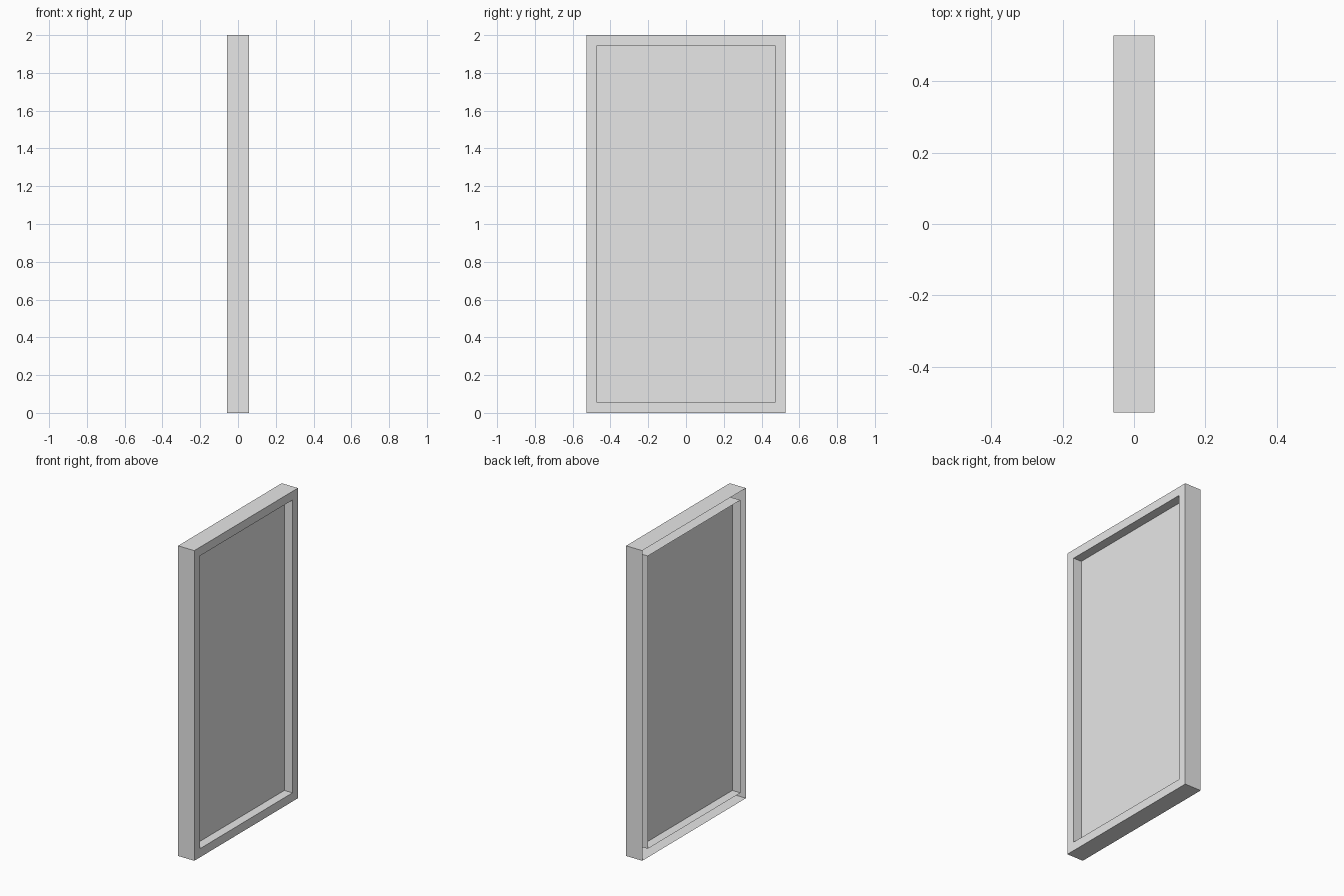
import bpy
import bmesh

if "Cube" in bpy.data.objects:
    bpy.data.objects.remove(bpy.data.objects["Cube"])

HALF_X, HALF_Y, HEIGHT = 0.058, 0.528, 2.0
BORDER = 0.056

grey = bpy.data.materials.new("light grey")
grey.diffuse_color = (0.8, 0.8, 0.8, 1)
grey.use_nodes = True
grey.node_tree.nodes["Principled BSDF"].inputs["Base Color"].default_value = grey.diffuse_color


def ring(bm, x, inset):
    """Rectangle of vertices in the plane at x, shrunk by inset."""
    y, low, high = HALF_Y - inset, inset, HEIGHT - inset
    return [bm.verts.new((x, *c)) for c in ((-y, low), (y, low), (y, high), (-y, high))]


def finish(bm, name):
    mesh = bpy.data.meshes.new(name)
    bm.to_mesh(mesh)
    bm.free()
    mesh.materials.append(grey)
    bpy.context.collection.objects.link(bpy.data.objects.new(name, mesh))


# Frame: outer walls, rim on the +x side, inner walls; the -x rim is left open
bm = bmesh.new()
rings = [ring(bm, x, inset) for x, inset in
         ((-HALF_X, 0), (HALF_X, 0), (HALF_X, BORDER), (-HALF_X, BORDER))]
for a, b in zip(rings, rings[1:]):
    for k in range(4):
        n = (k + 1) % 4
        bm.faces.new((a[k], a[n], b[n], b[k]))
finish(bm, "frame")

# Panel: thin sheet halfway through the frame
bm = bmesh.new()
bm.faces.new(ring(bm, 0, BORDER))
finish(bm, "panel")
